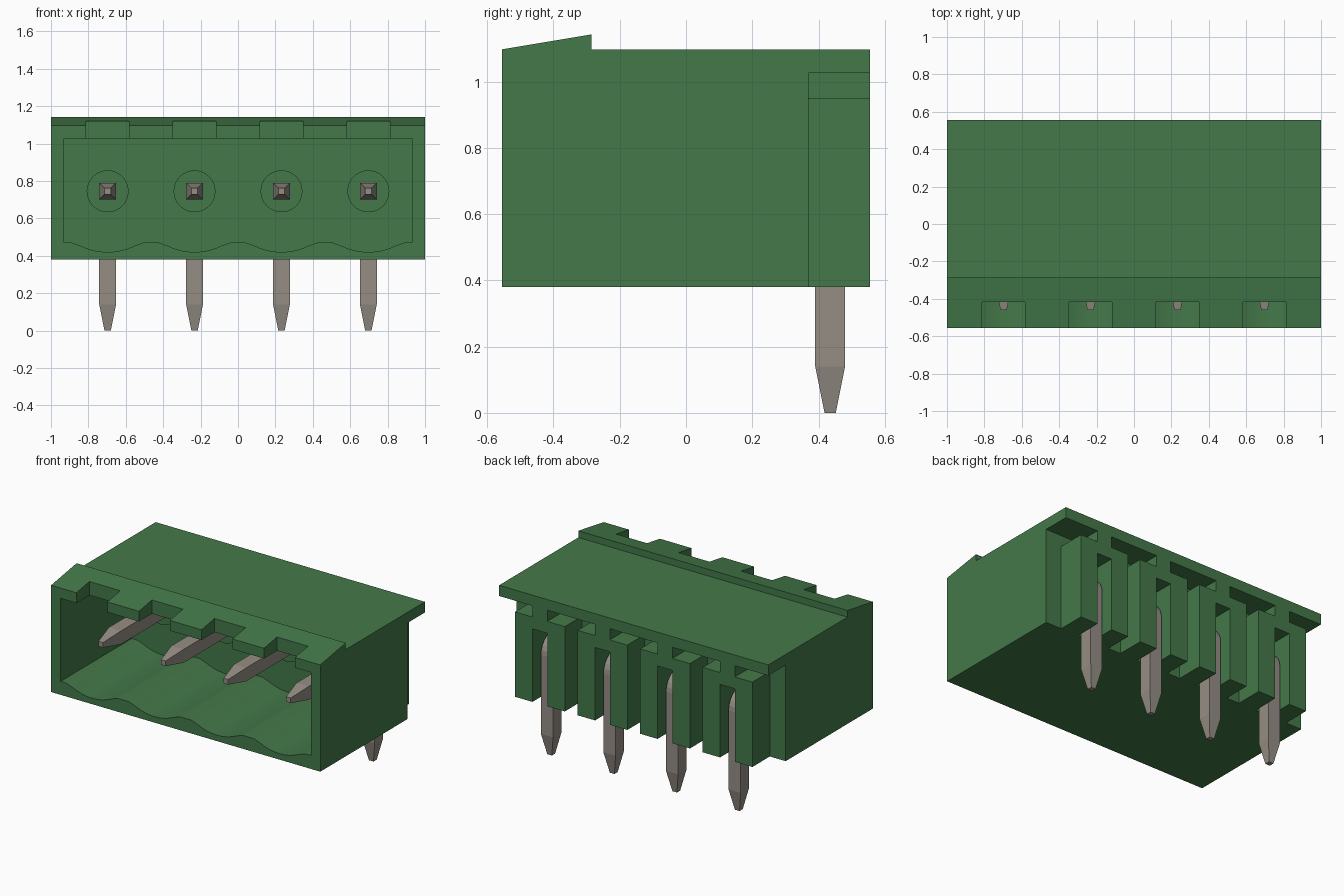
import bpy, bmesh, math
from mathutils import Vector

if "Cube" in bpy.data.objects:
    bpy.data.objects.remove(bpy.data.objects["Cube"], do_unlink=True)

PINS = [-0.697, -0.2325, 0.2325, 0.697]
PIN_Z = 0.745      # height of the contact axis
WALL_Y = 0.20      # inner wall of the socket
BACK_Y, REAR_Y = 0.37, 0.555
BOTTOM, ROOF = 0.38, 1.025


def material(name, rgb):
    m = bpy.data.materials.new(name)
    m.use_nodes = True
    m.diffuse_color = (*rgb, 1)
    m.node_tree.nodes["Principled BSDF"].inputs["Base Color"].default_value = (*rgb, 1)
    return m


GREEN = material("green plastic", (0.057, 0.19, 0.067))
METAL = material("tinned metal", (0.30, 0.27, 0.235))


def loft(name, rings, mat):
    """Skin a list of equal-length rings and cap both ends."""
    bm = bmesh.new()
    rows = [[bm.verts.new(p) for p in ring] for ring in rings]
    n = len(rows[0])
    for a, b in zip(rows, rows[1:]):
        for i in range(n):
            j = (i + 1) % n
            bm.faces.new((a[i], a[j], b[j], b[i]))
    bm.faces.new(rows[0])
    bm.faces.new(rows[-1])
    bmesh.ops.recalc_face_normals(bm, faces=bm.faces)
    mesh = bpy.data.meshes.new(name)
    bm.to_mesh(mesh)
    bm.free()
    mesh.materials.append(mat)
    ob = bpy.data.objects.new(name, mesh)
    bpy.context.collection.objects.link(ob)
    return ob


def box(name, x0, x1, y0, y1, z0, z1):
    return loft(name, [[(x0, y0, z), (x1, y0, z), (x1, y1, z), (x0, y1, z)]
                       for z in (z0, z1)], GREEN)


def cut(target, cutter):
    cutter.hide_render = True
    mod = target.modifiers.new("cut", 'BOOLEAN')
    mod.operation = 'DIFFERENCE'
    mod.solver = 'EXACT'
    mod.object = cutter
    bpy.context.view_layer.objects.active = target
    bpy.ops.object.modifier_apply(modifier=mod.name)
    bpy.data.objects.remove(cutter, do_unlink=True)


# Housing: side profile with overhanging roof and front latch wedge
profile = [(-0.555, BOTTOM), (BACK_Y, BOTTOM), (BACK_Y, ROOF), (REAR_Y, ROOF),
           (REAR_Y, 1.097), (-0.285, 1.097), (-0.285, 1.142), (-0.555, 1.097)]
housing = loft("housing", [[(x, y, z) for y, z in profile] for x in (-1, 1)], GREEN)

# Socket opening with a scalloped floor under each pin
outline = [(-0.93, 1.028), (-0.93, 0.47)]
for px in PINS:
    outline.append((px - 0.19, 0.47))
    for i in range(-6, 7):
        dx = 0.14 * i / 6
        outline.append((px + dx, PIN_Z - math.sqrt(0.325 ** 2 - dx ** 2)))
    outline.append((px + 0.19, 0.47))
outline += [(0.93, 0.47), (0.93, 1.028)]
cut(housing, loft("socket_cutter", [[(x, y, z) for x, z in outline]
                                    for y in (-0.7, WALL_Y)], GREEN))

# Latch notches through the front lip
for px in PINS:
    cut(housing, box("notch_cutter", px - 0.115, px + 0.115, -0.7, -0.417, 0.95, 1.3))


def square(center, u, v, half):
    return [center + u * a * half + v * b * half
            for a, b in ((-1, -1), (1, -1), (1, 1), (-1, 1))]


# Bent square pins with tapered ends, collars and rear ribs
X, Y, Z = Vector((1, 0, 0)), Vector((0, 1, 0)), Vector((0, 0, 1))
LEG_Y, HALF, TIP, BEND = 0.435, 0.045, 0.017, 0.075
for n, px in enumerate(PINS, 1):
    rings = [square(Vector((px, -0.46, PIN_Z)), X, Z, TIP),
             square(Vector((px, -0.31, PIN_Z)), X, Z, HALF)]
    for i in range(7):
        a = math.pi / 2 * i / 6
        out = Y * math.sin(a) + Z * math.cos(a)
        center = Vector((px, LEG_Y - BEND, PIN_Z - BEND)) + out * BEND
        rings.append(square(center, X, out, HALF))
    rings += [square(Vector((px, LEG_Y, 0.14)), X, Y, HALF),
              square(Vector((px, LEG_Y, 0)), X, Y, TIP)]
    loft(f"pin_{n}", rings, METAL)

    loft(f"pin_collar_{n}",
         [[(px + 0.112 * math.cos(t * math.pi / 16), y,
            PIN_Z + 0.112 * math.sin(t * math.pi / 16)) for t in range(32)]
          for y in (WALL_Y - 0.02, WALL_Y + 0.02)], GREEN)

    # Ribs flank the pin leg, with a bridge above it reaching the roof
    for side, s in (("left", 1), ("right", -1)):
        x0, x1 = sorted((px + s * 0.055, px + s * 0.185))
        box(f"rear_rib_{side}_{n}", x0, x1, BACK_Y - 0.01, REAR_Y, BOTTOM, 0.95)
    box(f"rear_bridge_{n}", px - 0.055, px + 0.055, BACK_Y - 0.01, REAR_Y, 0.87, ROOF + 0.005)
